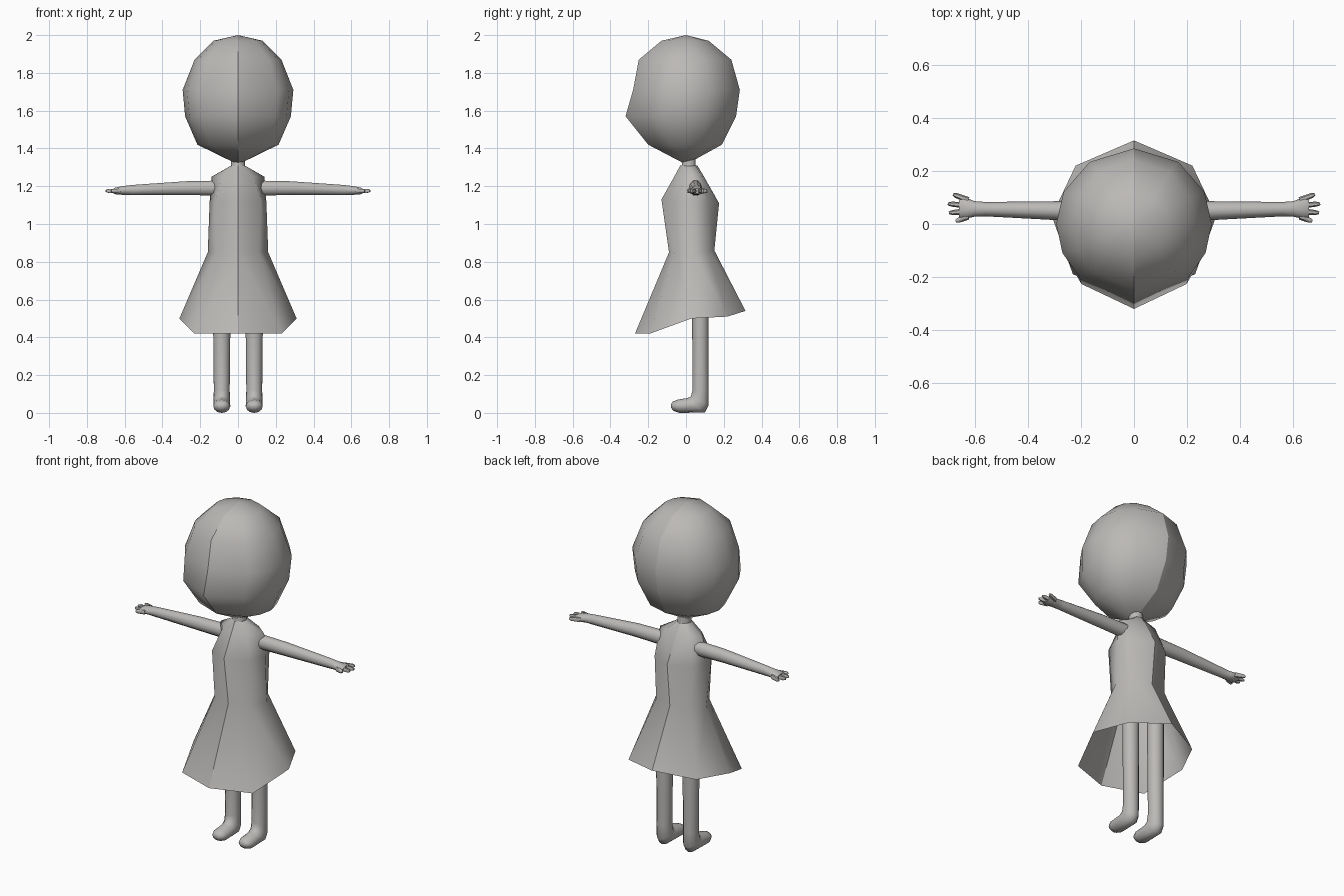
import bpy, bmesh, math
from mathutils import Vector

if "Cube" in bpy.data.objects:
    bpy.data.objects.remove(bpy.data.objects["Cube"])

grey = bpy.data.materials.new("warm grey")
grey.diffuse_color = (0.5, 0.485, 0.47, 1)
grey.use_nodes = True
grey.node_tree.nodes["Principled BSDF"].inputs["Base Color"].default_value = grey.diffuse_color


def finish(bm, name, angle, mirror=True):
    me = bpy.data.meshes.new(name)
    bm.to_mesh(me)
    bm.free()
    ob = bpy.data.objects.new(name, me)
    bpy.context.collection.objects.link(ob)
    me.materials.append(grey)
    bpy.ops.object.select_all(action='DESELECT')
    ob.select_set(True)
    bpy.context.view_layer.objects.active = ob
    bpy.ops.object.shade_smooth_by_angle(angle=math.radians(angle))
    if mirror:
        m = ob.modifiers.new("mirror", 'MIRROR')
        m.use_mirror_merge = False      # keeps the centre seam crisp
    return ob


def half_shell(name, rows, angle):
    """Right half of a shell; rows run top to bottom, points front to back."""
    bm = bmesh.new()
    grid = [[bm.verts.new(p) for p in row] for row in rows]
    for a, b in zip(grid, grid[1:]):
        n = max(len(a), len(b))
        for i in range(n - 1):
            if len(a) == 1:
                bm.faces.new((a[0], b[i], b[i + 1]))
            elif len(b) == 1:
                bm.faces.new((a[i], b[0], a[i + 1]))
            else:
                bm.faces.new((a[i], b[i], b[i + 1], a[i + 1]))
    return finish(bm, name, angle)


def tube(bm, rings, sides):
    """Closed tube; each ring is (centre, u radius vector, v radius vector)."""
    loops = []
    for c, u, v in rings:
        c, u, v = Vector(c), Vector(u), Vector(v)
        loops.append([bm.verts.new(c + u * math.cos(t) + v * math.sin(t))
                      for t in (2 * math.pi * k / sides for k in range(sides))])
    for a, b in zip(loops, loops[1:]):
        for i in range(sides):
            j = (i + 1) % sides
            bm.faces.new((a[i], a[j], b[j], b[i]))
    bm.faces.new(loops[0][::-1])
    bm.faces.new(loops[-1])


# Head: rings of (height, half width, front, back), pointed at crown and chin
rows = [[(0, 0, 2.0)]]
for z, rx, yf, yb in [(1.97, .13, -.13, .12), (1.87, .23, -.25, .24),
                      (1.71, .293, -.28, .285), (1.57, .28, -.32, .265),
                      (1.42, .215, -.20, .19)]:
    row = []
    for deg in (0, 45, 67, 90, 115, 145, 180):
        t = math.radians(deg)
        y = math.cos(t)
        row.append((rx * math.sin(t), yf * y if y > 0 else -yb * y, z))
    row[0], row[-1] = (0, yf, z), (0, yb, z)
    rows.append(row)
rows.append([(0, 0, 1.315)])
half_shell("head", rows, 60)

# Dress: collar, shoulder, chest, waist and slanted open hem
half_shell("dress", [
    [(0, -.03, 1.31), (.025, -.015, 1.31), (.035, .015, 1.31), (.025, .05, 1.31), (0, .06, 1.31)],
    [(0, -.06, 1.255), (.08, -.03, 1.25), (.14, .04, 1.25), (.08, .08, 1.26), (0, .09, 1.26)],
    [(0, -.13, 1.13), (.12, -.07, 1.12), (.15, .04, 1.12), (.12, .12, 1.11), (0, .175, 1.11)],
    [(0, -.09, .85), (.11, -.06, .85), (.16, .04, .85), (.11, .12, .86), (0, .15, .86)],
    [(0, -.27, .42), (.23, -.19, .42), (.31, .03, .50), (.22, .22, .51), (0, .315, .54)],
], 50)

# Neck
bm = bmesh.new()
tube(bm, [((0, .015, z), (r, 0, 0), (0, r, 0))
          for z, r in ((1.25, .05), (1.31, .038), (1.37, .038))], 10)
bmesh.ops.recalc_face_normals(bm, faces=bm.faces)
finish(bm, "neck", 60, False)

# Arms with a flat palm
bm = bmesh.new()
tube(bm, [((x, y, z), (0, ry, 0), (0, 0, rz)) for x, y, z, ry, rz in [
    (.10, .05, 1.19, .036, .042), (.28, .05, 1.19, .036, .038),
    (.56, .056, 1.18, .027, .028), (.60, .057, 1.178, .029, .025),
    (.645, .06, 1.175, .042, .02), (.66, .06, 1.175, .036, .014)]], 10)

# Four fingers fanned out from the palm
for y0, x1, y1 in [(.028, .672, .010), (.048, .698, .042),
                   (.070, .702, .076), (.090, .682, .112)]:
    a, b = Vector((.625, y0, 1.175)), Vector((x1, y1, 1.175))
    side = Vector((0, 0, 1)).cross(b - a).normalized()
    tube(bm, [(a.lerp(b, f), side * r, (0, 0, r * 1.2))
              for f, r in ((0, .012), (.8, .0095), (1, .005))], 6)
bmesh.ops.recalc_face_normals(bm, faces=bm.faces)
finish(bm, "arm_and_hand", 60)

# Legs bending into feet: rings between a front and a back point in side profile
bm = bmesh.new()
rings = []
for (fy, fz), (by, bz), w in [
        ((.03, .72), (.12, .72), .046), ((.033, .40), (.12, .40), .045),
        ((.035, .12), (.12, .12), .042), ((.025, .085), (.12, .04), .044),
        ((.005, .078), (.10, .002), .045), ((-.045, .07), (-.035, 0), .045),
        ((-.07, .06), (-.065, .01), .034), ((-.08, .045), (-.078, .025), .015)]:
    f, b = Vector((.086, fy, fz)), Vector((.086, by, bz))
    rings.append(((f + b) / 2, (f - b) / 2, (w, 0, 0)))
tube(bm, rings, 12)
bmesh.ops.recalc_face_normals(bm, faces=bm.faces)
finish(bm, "leg_and_foot", 60)
